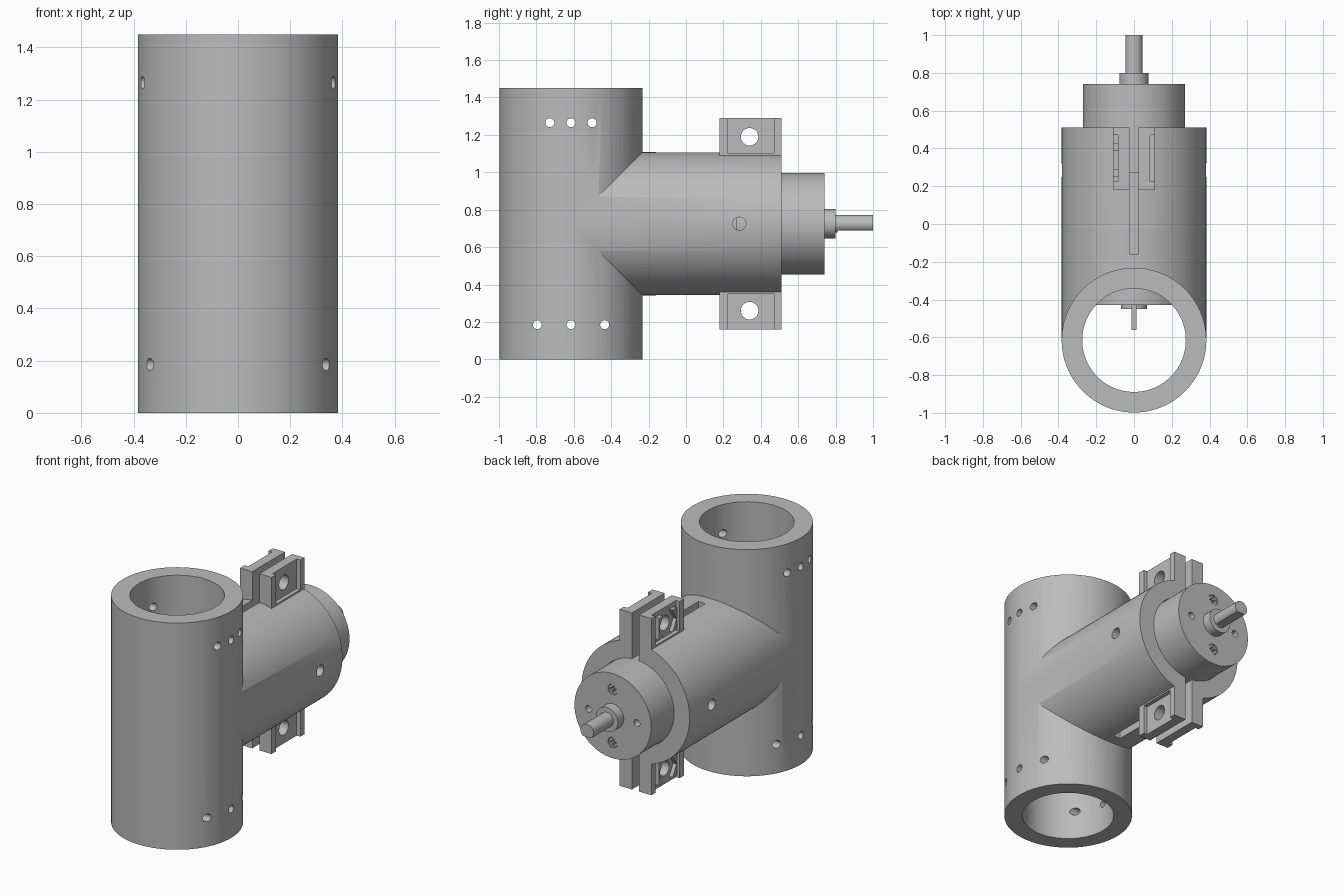
import bpy
from math import pi

cube = bpy.data.objects.get("Cube")
if cube:
    bpy.data.objects.remove(cube)

grey = bpy.data.materials.new("plain grey")
grey.use_nodes = True
grey.diffuse_color = (0.5, 0.5, 0.5, 1)
grey.node_tree.nodes["Principled BSDF"].inputs["Base Color"].default_value = (0.5, 0.5, 0.5, 1)

AXIS_Z = 0.725      # height of the horizontal barrel axis
POST_Y = -0.615     # centre of the upright tube
ROT = {"x": (0, pi / 2, 0), "y": (pi / 2, 0, 0), "z": (0, 0, 0)}


def finish(name):
    ob = bpy.context.object
    ob.name = name
    ob.data.materials.append(grey)
    bpy.ops.object.transform_apply(location=False, rotation=True, scale=True)
    return ob


def rod(name, axis, r, start, end, a, b, sides=64):
    """Cylinder along an axis; a, b are the two other coordinates in order."""
    mid = (start + end) / 2
    loc = {"x": (mid, a, b), "y": (a, mid, b), "z": (a, b, mid)}[axis]
    bpy.ops.mesh.primitive_cylinder_add(vertices=sides, radius=r, depth=end - start,
                                        location=loc, rotation=ROT[axis])
    return finish(name)


def box(name, xs, ys, zs):
    spans = (sorted(xs), sorted(ys), sorted(zs))
    bpy.ops.mesh.primitive_cube_add(size=1, location=[(s[0] + s[1]) / 2 for s in spans])
    bpy.context.object.scale = [s[1] - s[0] for s in spans]
    return finish(name)


def combine(target, other, operation="DIFFERENCE"):
    mod = target.modifiers.new("combine", "BOOLEAN")
    mod.operation = operation
    mod.solver = "EXACT"
    mod.object = other
    bpy.ops.object.select_all(action="DESELECT")
    bpy.context.view_layer.objects.active = target
    target.select_set(True)
    bpy.ops.object.modifier_apply(modifier=mod.name)
    bpy.data.objects.remove(other)


# Housing: upright tube merged with the horizontal barrel
housing = rod("tee_housing", "z", 0.383, 0, 1.45, 0, POST_Y, 96)
combine(housing, rod("barrel", "y", 0.3825, -0.6, 0.51, 0, AXIS_Z, 96), "UNION")

# Clamp ears above and below
for s in (1, -1):
    def up(d):
        return AXIS_Z + s * d
    combine(housing, box("ear", (-0.112, 0.112), (0.18, 0.51), (up(0.32), up(0.565))), "UNION")

# Bores
combine(housing, rod("post_bore", "z", 0.274, -0.1, 1.6, 0, POST_Y, 96))
combine(housing, rod("barrel_bore", "y", 0.273, -0.6, 0.6, 0, AXIS_Z, 96))

for s in (1, -1):
    # Clamping slot, running up between the ears
    combine(housing, box("slot", (-0.025, 0.025), (-0.16, 0.6), (up(0.2) if s < 0 else AXIS_Z + 0.2,
                                                                  AXIS_Z + s * 0.7)))
    ear_z = AXIS_Z + s * 0.465
    # Recess on the outside of each ear, leaving end ridges
    for side in (1, -1):
        combine(housing, box("recess", (side * 0.086, side * 0.2), (0.225, 0.47),
                             (AXIS_Z + s * 0.376, AXIS_Z + s * 0.7)))
    combine(housing, rod("bolt_hole", "x", 0.047, -0.3, 0.3, 0.34, ear_z, 32))
    # Hexagonal nut seat on the right-hand ears
    seat = box("nut_seat_" + ("upper" if s > 0 else "lower"), (-0.11, -0.086), (0.25, 0.43),
               (ear_z - 0.07, ear_z + 0.07))
    combine(seat, rod("hex", "x", 0.088, -0.2, 0, 0.34, ear_z, 6))

# Cross-drilled holes in the upright tube
for z, gap in ((1.265, 0.113), (0.185, 0.18)):
    for i in (-1, 0, 1):
        combine(housing, rod("pin_hole", "x", 0.024, -0.6, 0.6, POST_Y + i * gap, z, 24))

# Set-screw holes in the barrel sides
for side in (1, -1):
    ends = sorted((side * 0.25, side * 0.5))
    combine(housing, rod("set_hole", "x", 0.035, ends[0], ends[1], 0.285, AXIS_Z, 32))

# Motor and gearbox inside the barrel
motor = rod("motor_body", "y", 0.262, -0.43, 0.27, 0, AXIS_Z)
gearbox = rod("gearbox", "y", 0.271, 0.27, 0.74, 0, AXIS_Z, 96)
rear_boss = rod("rear_boss", "y", 0.07, -0.45, -0.43, 0, AXIS_Z)
front_boss = rod("front_boss", "y", 0.078, 0.74, 0.80, 0, AXIS_Z)
shaft = rod("output_shaft", "y", 0.046, 0.74, 1.0, 0, AXIS_Z)
combine(shaft, box("flat", (-0.1, 0.1), (0.81, 1.1), (0.6, 0.69)))

for s in (1, -1):
    label = "upper" if s > 0 else "lower"
    # Face holes at the sides, cross-head screws above and below
    combine(gearbox, rod("face_hole", "y", 0.022, 0.66, 0.8, s * 0.17, AXIS_Z, 24))
    z = AXIS_Z + s * 0.17
    combine(gearbox, rod("pocket", "y", 0.034, 0.71, 0.8, 0, z, 32))
    screw = rod("face_screw_" + label, "y", 0.031, 0.70, 0.735, 0, z, 32)
    combine(screw, box("cross_a", (-0.02, 0.02), (0.715, 0.8), (z - 0.006, z + 0.006)))
    combine(screw, box("cross_b", (-0.006, 0.006), (0.715, 0.8), (z - 0.02, z + 0.02)))
    # Rear solder terminals
    tab = box("terminal_" + label, (-0.012, 0.012), (-0.56, -0.43), (z - 0.035, z + 0.035))
    combine(tab, rod("eyelet", "x", 0.015, -0.1, 0.1, -0.52, z, 16))

# Smooth the round surfaces and keep the edges crisp
bpy.ops.object.select_all(action="DESELECT")
for ob in bpy.data.objects:
    if ob.type == "MESH" and grey.name in ob.data.materials:
        ob.select_set(True)
        bpy.context.view_layer.objects.active = ob
bpy.ops.object.shade_smooth_by_angle(angle=pi / 6)
